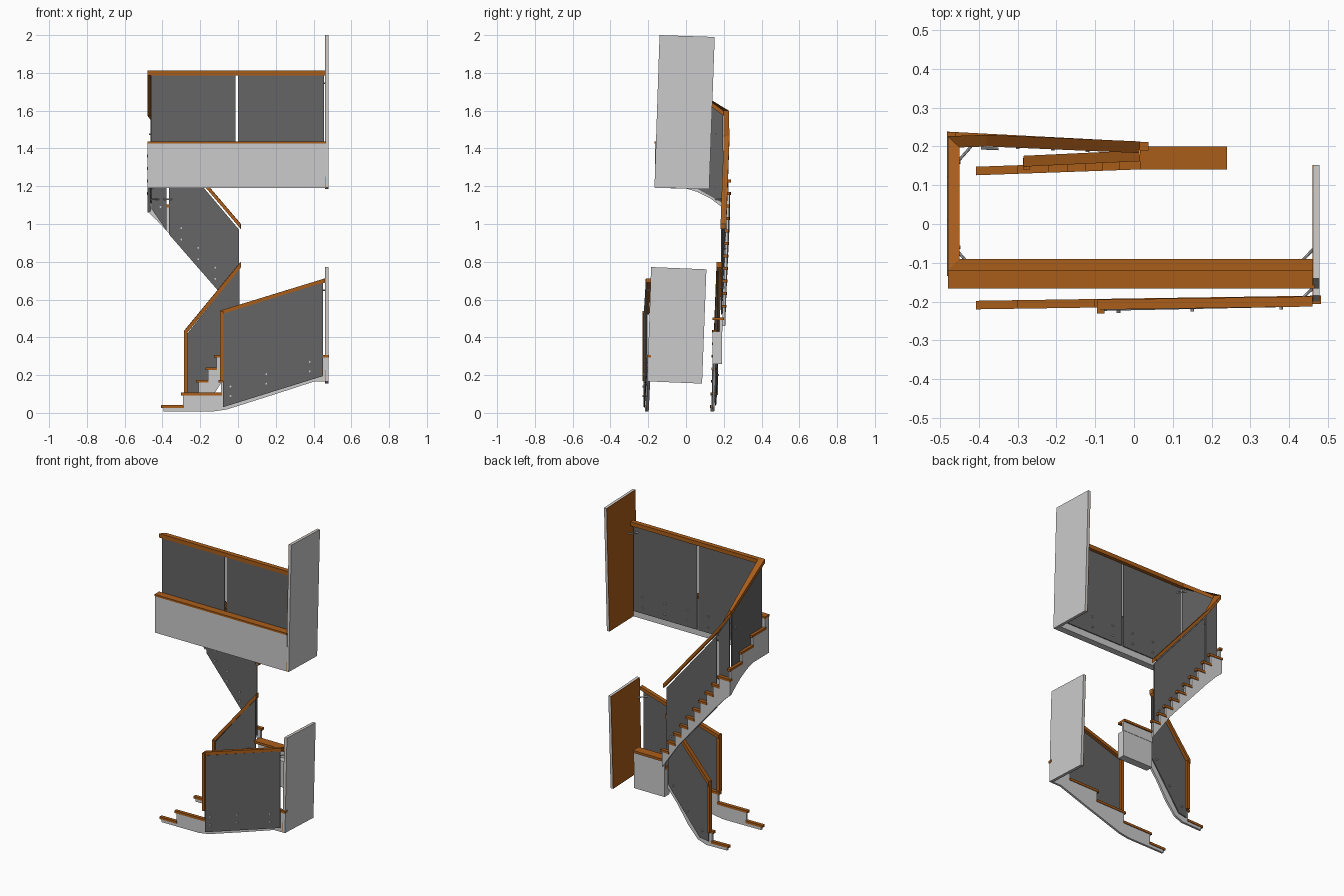
import bpy, bmesh
from mathutils import Vector

if "Cube" in bpy.data.objects:
    bpy.data.objects.remove(bpy.data.objects["Cube"])


def material(name, rgb):
    m = bpy.data.materials.new(name)
    m.diffuse_color = (*rgb, 1)
    m.use_nodes = True
    m.node_tree.nodes["Principled BSDF"].inputs["Base Color"].default_value = m.diffuse_color
    return m


WOOD = material("wood", (0.40, 0.11, 0.01))
GLASS = material("dark_glass", (0.13, 0.13, 0.13))


def finish(name, bm, mat=None):
    bmesh.ops.recalc_face_normals(bm, faces=bm.faces)
    me = bpy.data.meshes.new(name)
    bm.to_mesh(me)
    bm.free()
    ob = bpy.data.objects.new(name, me)
    bpy.context.collection.objects.link(ob)
    if mat:
        me.materials.append(mat)
    return ob


def place(plan, u, off, z):
    """Plan line (axis, u0, v0, u1, v1): v follows u linearly."""
    axis, u0, v0, u1, v1 = plan
    v = v0 + (v1 - v0) * (u - u0) / (u1 - u0) + off
    return Vector((u, v, z) if axis == "x" else (v, u, z))


def prism(name, pts, plan, t, mat=None):
    """Extrude a (u, z) outline sideways by t from its plan line."""
    bm = bmesh.new()
    a = [bm.verts.new(place(plan, u, 0, z)) for u, z in pts]
    b = [bm.verts.new(place(plan, u, t, z)) for u, z in pts]
    bm.faces.new(a)
    bm.faces.new(b[::-1])
    for i in range(len(a)):
        j = (i + 1) % len(a)
        bm.faces.new((a[i], a[j], b[j], b[i]))
    return finish(name, bm, mat)


def box(name, x0, x1, y0, y1, z0, z1, mat=None):
    return prism(name, [(x0, z0), (x1, z0), (x1, z1), (x0, z1)], ("x", 0, y0, 1, y0), y1 - y0, mat)


def rail(name, path, w=0.03, h=0.022):
    """Mitred handrail with vertical end cuts; path is its top centre line."""
    P = [Vector(p) for p in path]
    bm = bmesh.new()
    rings = []
    for i, p in enumerate(P):
        dirs = [(P[j + 1] - P[j]).xy.normalized() for j in (i - 1, i) if 0 <= j < len(P) - 1]
        norms = [Vector((-d.y, d.x)) for d in dirs]
        n = sum(norms, Vector((0, 0))).normalized()
        n = n * (w / 2 / n.dot(norms[0]))
        s = Vector((n.x, n.y, 0))
        d = Vector((0, 0, h))
        rings.append([bm.verts.new(q) for q in (p + s, p - s, p - s - d, p + s - d)])
    for a, b in zip(rings, rings[1:]):
        for k in range(4):
            bm.faces.new((a[k], a[(k + 1) % 4], b[(k + 1) % 4], b[k]))
    bm.faces.new(rings[0])
    bm.faces.new(rings[-1][::-1])
    return finish(name, bm, WOOD)


def rod(name, a, b, r=0.005):
    a, b = Vector(a), Vector(b)
    bm = bmesh.new()
    bmesh.ops.create_cone(bm, cap_ends=True, segments=10, radius1=r, radius2=r, depth=(b - a).length)
    bm.transform((b - a).to_track_quat("Z", "Y").to_matrix().to_4x4())
    bmesh.ops.translate(bm, verts=bm.verts, vec=(a + b) / 2)
    return finish(name, bm)


def glass(name, pts, plan, pins=()):
    prism(name + "_glass", pts, plan, 0.006, GLASS)
    for u, z in pins:
        rod(name + "_fixing", place(plan, u, -0.006, z), place(plan, u, 0.016, z))


def step_z(k):
    return 0.042 + 0.0663 * k


def flight(name, k0, noses, plan, t, bottom):
    """Saw-tooth stringer with a wooden tread on each step."""
    sgn = 1 if noses[-1] > noses[0] else -1
    top = []
    wide = (plan[0], plan[1], plan[2] - 0.004, plan[3], plan[4] - 0.004)
    for i, (u, v) in enumerate(zip(noses, noses[1:])):
        z = step_z(k0 + i)
        top += [(u, z - 0.015), (v, z - 0.015)]
        a, b = u - 0.012 * sgn, v + 0.004 * sgn
        prism(name + "_tread", [(a, z - 0.015), (b, z - 0.015), (b, z), (a, z)], wide, t + 0.008, WOOD)
    prism(name + "_stringer", top + bottom[::-1], plan, t)


# Front lower flight
front = ("x", -0.4, -0.216, 0.46, -0.203)
flight("front_flight", 0, [-0.395, -0.29, -0.09, 0.12, 0.33, 0.478], front, 0.014,
       [(-0.395, 0.008), (-0.13, 0.008), (-0.06, 0.018), (0.2, 0.1), (0.40, 0.165), (0.478, 0.165)])
glass("front_flight", [(-0.08, 0.03), (0.45, 0.195), (0.45, 0.69), (-0.08, 0.525)],
      ("x", -0.08, -0.224, 0.45, -0.213),
      [(-0.04, 0.09), (-0.04, 0.14), (0.15, 0.155), (0.15, 0.205), (0.38, 0.22), (0.38, 0.27)])
rail("front_flight_rail", [(-0.094, -0.208, 0.542), (0.46, -0.200, 0.712)], 0.026)
box("front_flight_post", -0.096, -0.076, -0.231, -0.205, 0.17, 0.54, WOOD)

# Back lower flight
back = ("x", -0.4, 0.13, 0.02, 0.145)
flight("back_lower_flight", 0, [-0.395, -0.29, -0.21, -0.16, -0.115, -0.07, -0.025, 0.03], back, 0.014,
       [(-0.395, 0.008), (-0.25, 0.008), (-0.19, 0.03), (-0.12, 0.11), (-0.05, 0.22), (0.03, 0.32)])
glass("back_lower_flight", [(-0.272, 0.04), (-0.21, 0.05), (0.008, 0.34), (0.008, 0.765), (-0.272, 0.415)],
      ("x", -0.28, 0.152, 0.01, 0.167), [(-0.23, 0.1), (-0.13, 0.2), (-0.03, 0.34)])
rail("back_lower_rail", [(-0.285, 0.162, 0.435), (0.015, 0.176, 0.80)], 0.028, 0.03)
box("back_lower_post", -0.286, -0.268, 0.141, 0.17, 0.1, 0.43, WOOD)

# Quarter platform
box("platform_fascia", 0.02, 0.24, 0.14, 0.19, 0.26, 0.43)
box("platform_riser", 0.02, 0.24, 0.178, 0.192, 0.43, 0.491)
box("platform_tread", 0.015, 0.24, 0.14, 0.2, 0.491, 0.506, WOOD)

# Back upper flight
upper = ("x", -0.4, 0.216, 0.02, 0.194)
flight("back_upper_flight", 8, [0.025 - 0.047 * i for i in range(10)] + [-0.478], upper, 0.014,
       [(0.025, 0.46), (-0.1, 0.64), (-0.25, 0.815), (-0.37, 0.955), (-0.43, 1.02), (-0.478, 1.065)])
inner = ("x", -0.4, 0.204, 0.02, 0.185)
glass("back_upper_flight", [(0.005, 0.52), (0.005, 0.97), (-0.365, 1.41), (-0.365, 0.945)], inner,
      [(x, 0.57 - 1.16 * x + dz) for x in (-0.03, -0.12, -0.21, -0.30) for dz in (0, 0.06)])
glass("back_corner", [(-0.378, 0.965), (-0.378, 1.43), (-0.458, 1.55), (-0.458, 1.08)], inner,
      [(-0.41, 1.09)])

# Left side flight
left = ("y", 0.23, -0.478, -0.12, -0.478)
flight("left_flight", 18, [0.225, 0.11, 0.0, -0.13], left, 0.014,
       [(0.225, 1.062), (0.19, 1.09), (0.13, 1.135), (0.06, 1.17), (0.0, 1.188), (-0.13, 1.19)])
glass("left_flight", [(0.195, 1.11), (0.195, 1.595), (-0.105, 1.785), (-0.105, 1.28)],
      ("y", 0.2, -0.464, -0.1, -0.464), [(0.16, 1.19), (0.16, 1.475), (-0.06, 1.3)])

# Landing beam and balustrade
box("landing_beam", -0.478, 0.465, -0.165, -0.122, 1.19, 1.425)
box("landing_nosing", -0.48, 0.465, -0.167, -0.120, 1.425, 1.437, WOOD)
for x0, x1 in ((-0.46, -0.012), (0.0, 0.455)):
    fix = [(x0 + 0.07 + i * (x1 - x0 - 0.14) / 2, z) for i in range(3) for z in (1.27, 1.34)]
    glass("landing", [(x0, 1.23), (x1, 1.23), (x1, 1.79), (x0, 1.79)],
          ("x", -1, -0.118, 1, -0.118), fix)
rail("upper_handrail", [(0.462, -0.105, 1.812), (-0.465, -0.105, 1.812), (-0.465, 0.212, 1.60),
                        (-0.38, 0.215, 1.465), (0.015, 0.198, 1.0)], 0.03, 0.026)

# Wall slabs with wooden inner face
for name, pts in (("upper_wall", [(-0.14, 2.0), (0.152, 1.99), (0.123, 1.185), (-0.167, 1.192)]),
                  ("lower_wall", [(-0.185, 0.772), (0.108, 0.76), (0.085, 0.155), (-0.205, 0.167)])):
    prism(name, pts, ("y", 0, 0.463, 1, 0.463), 0.016)
    prism(name + "_lining", pts, ("y", 0, 0.46, 1, 0.46), 0.003, WOOD)

# Diagonal corner brackets
for a, b in (((0.42, -0.11, 1.745), (0.462, -0.065, 1.745)), ((-0.42, -0.11, 1.745), (-0.46, -0.065, 1.745)),
             ((-0.42, -0.11, 1.30), (-0.46, -0.065, 1.30)), ((-0.42, 0.2, 1.13), (-0.46, 0.155, 1.13)),
             ((0.42, -0.205, 0.65), (0.462, -0.165, 0.65))):
    rod("corner_bracket", a, b, 0.004)
# Spacer rods across the panel joint
for z in (1.13, 1.38):
    rod("joint_clip", (-0.395, 0.196, z), (-0.35, 0.194, z), 0.004)
